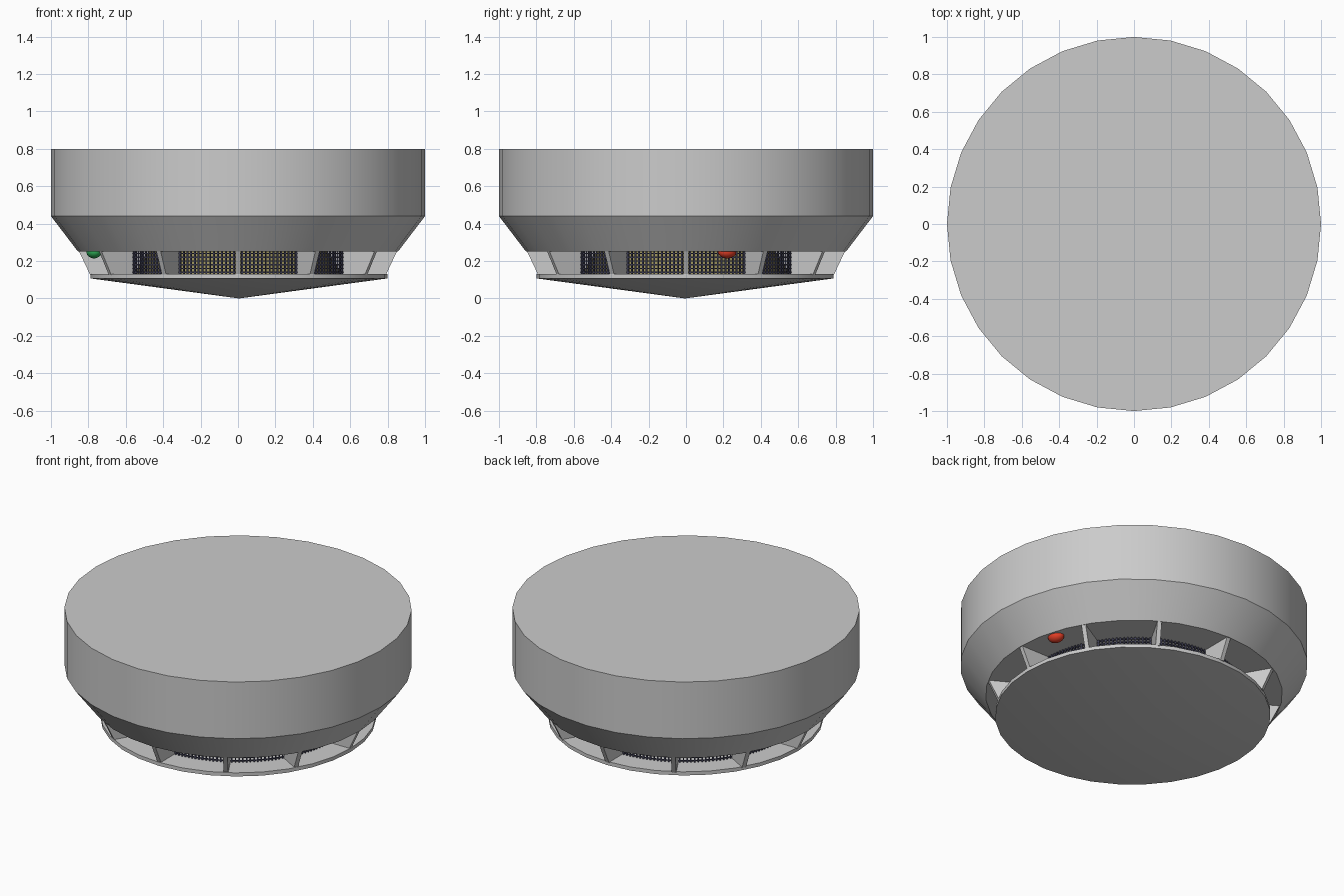
import bpy, bmesh
from math import sin, cos, pi, radians
from mathutils import Matrix, Vector

if "Cube" in bpy.data.objects:
    bpy.data.objects.remove(bpy.data.objects["Cube"])


def material(name, color):
    m = bpy.data.materials.new(name)
    m.diffuse_color = (*color, 1)
    m.use_nodes = True
    m.node_tree.nodes["Principled BSDF"].inputs["Base Color"].default_value = m.diffuse_color
    return m


def add_object(name, bm, mat=None, smooth=True):
    bmesh.ops.recalc_face_normals(bm, faces=bm.faces)
    mesh = bpy.data.meshes.new(name)
    bm.to_mesh(mesh)
    bm.free()
    ob = bpy.data.objects.new(name, mesh)
    bpy.context.collection.objects.link(ob)
    if mat:
        mesh.materials.append(mat)
    if smooth:
        bpy.ops.object.select_all(action='DESELECT')
        ob.select_set(True)
        bpy.context.view_layer.objects.active = ob
        bpy.ops.object.shade_smooth_by_angle(angle=radians(25))
    return ob


def lathe(name, profile, sides=32, mat=None, center=(0, 0)):
    """Revolve (radius, z) points; the ends are capped unless they lie on the axis."""
    bm = bmesh.new()
    rings = []
    for r, z in profile:
        if r == 0:
            rings.append([bm.verts.new((*center, z))] * sides)
        else:
            rings.append([bm.verts.new((center[0] + r * cos(2 * pi * i / sides),
                                        center[1] + r * sin(2 * pi * i / sides), z))
                          for i in range(sides)])
    for a, b in zip(rings, rings[1:]):
        for i in range(sides):
            j = (i + 1) % sides
            bm.faces.new(list(dict.fromkeys((a[i], a[j], b[j], b[i]))))
    for ring in (rings[0], rings[-1]):
        if ring[0] is not ring[1]:
            bm.faces.new(ring)
    return add_object(name, bm, mat)


wire = material("dark_wire", (0.05, 0.05, 0.09))
olive = material("olive", (0.30, 0.26, 0.10))
red = material("red", (0.8, 0.05, 0.02))
green = material("green", (0.03, 0.45, 0.10))

# Housing and bottom cap
lathe("housing", [(0.855, 0.25), (1.0, 0.44), (1.0, 0.8)])
lathe("bottom_cap", [(0, 0), (0.793, 0.107), (0.793, 0.13)], center=(0.005, -0.005))

# Sensor chamber behind the mesh
lathe("sensor_chamber", [(0.56, 0.13), (0.48, 0.25)], mat=olive)

# Twelve radial ribs holding the cap
bm = bmesh.new()
for k in range(12):
    rot = Matrix.Rotation(k * pi / 6, 3, 'Z')
    sides = [[bm.verts.new(rot @ Vector((x, y, z))) for x, z in
              ((0.655, 0.125), (0.79, 0.125), (0.85, 0.252), (0.655, 0.252))]
             for y in (-0.013, 0.013)]
    bm.faces.new(sides[0])
    bm.faces.new(sides[1])
    for i in range(4):
        j = (i + 1) % 4
        bm.faces.new((sides[0][i], sides[0][j], sides[1][j], sides[1][i]))
add_object("ribs", bm, smooth=False)

# Insect mesh: vertical wires and hoops
R, N = 0.655, 192
bm = bmesh.new()
for k in range(N):
    m = (Matrix.Rotation(2 * pi * k / N, 4, 'Z') @ Matrix.Translation((R, 0, 0.19))
         @ Matrix.Diagonal((0.008, 0.008, 0.12, 1)))
    bmesh.ops.create_cube(bm, size=1, matrix=m)
for h in range(6):
    z = 0.14 + h * 0.02
    w = 0.003
    loops = [[bm.verts.new((r * cos(2 * pi * i / 96), r * sin(2 * pi * i / 96), zz))
              for i in range(96)]
             for r, zz in ((R - w, z - w), (R + w, z - w), (R + w, z + w), (R - w, z + w))]
    for q in range(4):
        a, b = loops[q], loops[(q + 1) % 4]
        for i in range(96):
            j = (i + 1) % 96
            bm.faces.new((a[i], a[j], b[j], b[i]))
add_object("insect_mesh", bm, wire, smooth=False)

# Indicator lamps
for name, s, mat in (("red_lamp", 1, red), ("green_lamp", -1, green)):
    bm = bmesh.new()
    m = (Matrix.Translation((0.77 * s, 0.22 * s, 0.25)) @ Matrix.Rotation(radians(16), 4, 'Z')
         @ Matrix.Diagonal((0.04, 0.05, 0.036, 1)))
    bmesh.ops.create_uvsphere(bm, u_segments=20, v_segments=12, radius=1, matrix=m)
    add_object(name, bm, mat)
